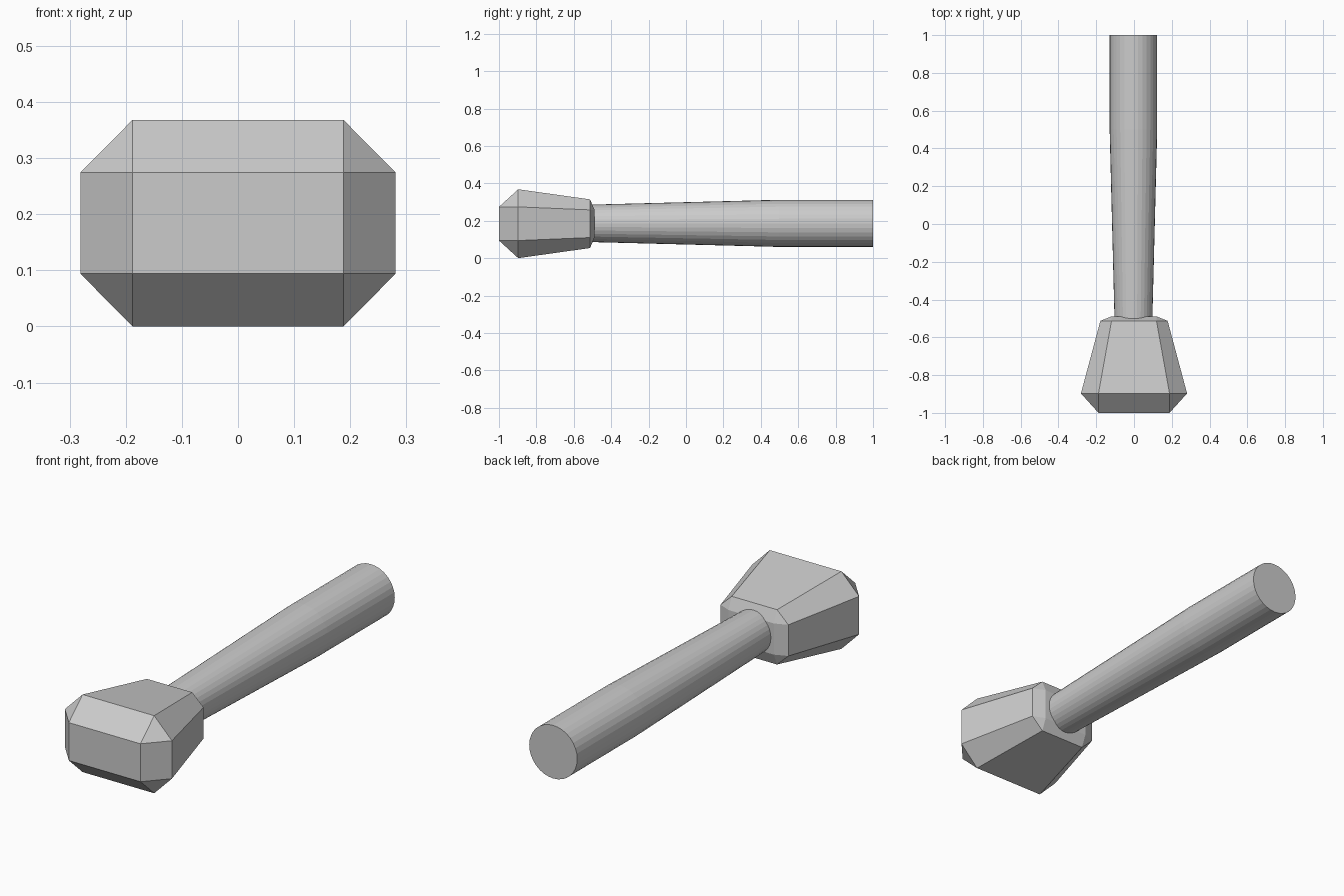
import bpy, bmesh
from math import cos, sin, tau

if "Cube" in bpy.data.objects:
    bpy.data.objects.remove(bpy.data.objects["Cube"])

CZ = 0.184


def loft(name, rings):
    """Skin a closed solid through rings of equal point count."""
    bm = bmesh.new()
    loops = [[bm.verts.new(p) for p in ring] for ring in rings]
    n = len(loops[0])
    for a, b in zip(loops, loops[1:]):
        for i in range(n):
            j = (i + 1) % n
            bm.faces.new((a[i], a[j], b[j], b[i]))
    bm.faces.new(loops[0])
    bm.faces.new(loops[-1])
    # collapse corner points that coincide on the end faces
    bmesh.ops.remove_doubles(bm, verts=bm.verts, dist=1e-4)
    bmesh.ops.recalc_face_normals(bm, faces=bm.faces)
    mesh = bpy.data.meshes.new(name)
    bm.to_mesh(mesh)
    bm.free()
    obj = bpy.data.objects.new(name, mesh)
    bpy.context.collection.objects.link(obj)
    return obj


def octagon(y, x_out, x_in, z_out, z_in):
    """Chamfered rectangle; equal in/out values give a plain rectangle."""
    quarter = [(x_out, z_in), (x_in, z_out)]
    pts = quarter + [(-x, z) for x, z in reversed(quarter)]
    pts += [(-x, -z) for x, z in pts]
    return [(x, y, CZ + z) for x, z in pts]


def circle(y, r, n=32):
    return [(-0.003 + r * cos(tau * i / n), y, CZ + 0.002 + r * sin(tau * i / n))
            for i in range(n)]


# Chamfered, tapering mallet head
loft("head", [
    octagon(-1.0, 0.188, 0.188, 0.09, 0.09),
    octagon(-0.897, 0.281, 0.188, 0.184, 0.09),
    octagon(-0.513, 0.178, 0.119, 0.13, 0.074),
    octagon(-0.489, 0.119, 0.119, 0.074, 0.074),
])

# Round handle, thicker towards the grip
loft("handle", [circle(-0.51, 0.1), circle(0.5, 0.126), circle(1.0, 0.126)])
